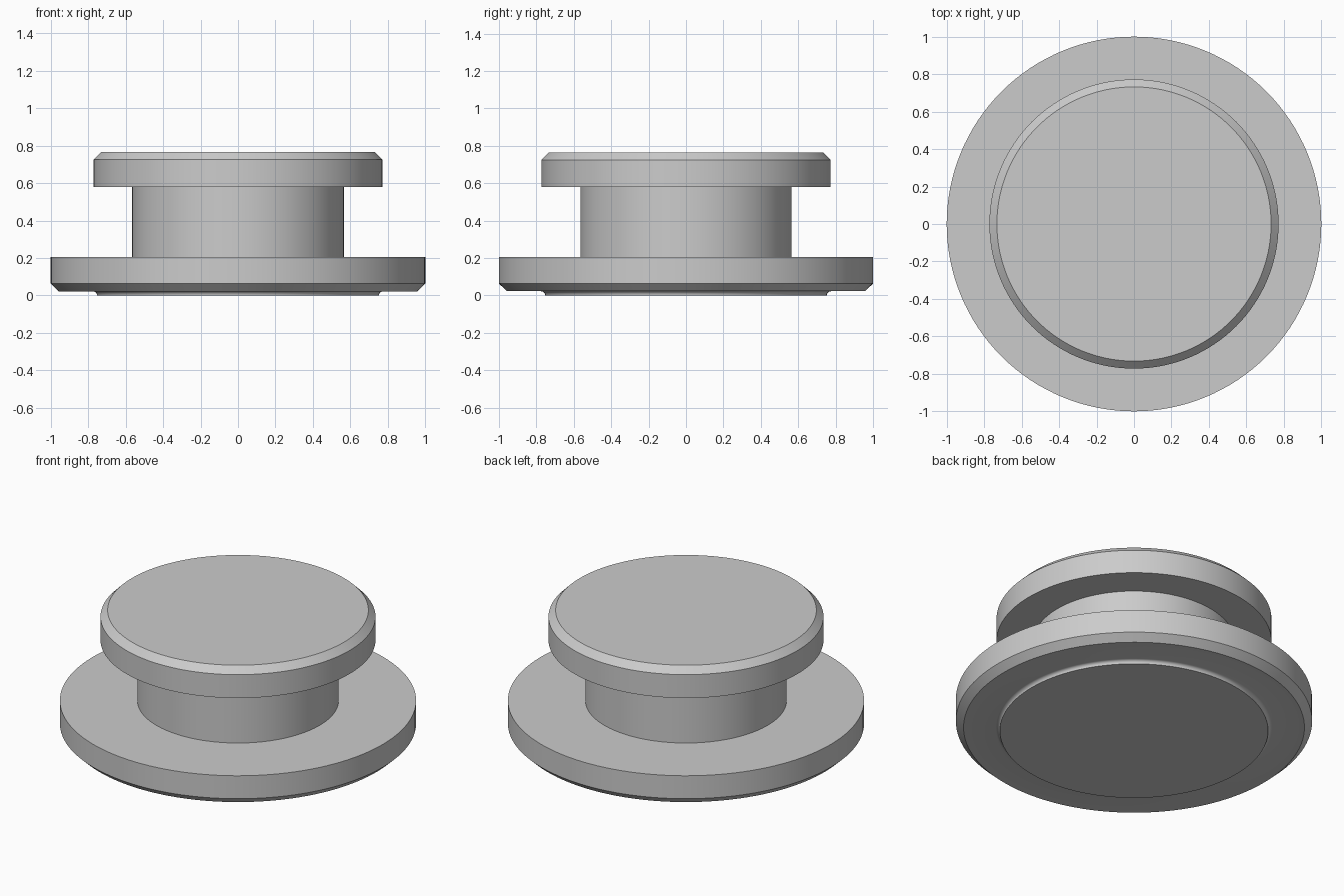
import bpy
import bmesh
from math import cos, sin, pi, radians

SEGMENTS = 128

cube = bpy.data.objects.get("Cube")
if cube:
    bpy.data.objects.remove(cube, do_unlink=True)

# Single plain grey
grey = bpy.data.materials.new("plain_grey")
grey.use_nodes = True
colour = (0.6, 0.6, 0.6, 1.0)
grey.diffuse_color = colour
grey.node_tree.nodes["Principled BSDF"].inputs["Base Color"].default_value = colour


def lathe(name, profile, capped=True):
    """Turn a bottom-to-top (radius, height) profile around the z axis."""
    bm = bmesh.new()
    rings = []
    for r, z in profile:
        angles = [2 * pi * i / SEGMENTS for i in range(SEGMENTS)]
        rings.append([bm.verts.new((r * cos(a), r * sin(a), z)) for a in angles])
    for low, high in zip(rings, rings[1:]):
        for i in range(SEGMENTS):
            j = (i + 1) % SEGMENTS
            bm.faces.new((low[i], low[j], high[j], high[i]))
    if capped:
        bm.faces.new(rings[0][::-1])
        bm.faces.new(rings[-1])
    mesh = bpy.data.meshes.new(name)
    bm.to_mesh(mesh)
    bm.free()
    mesh.materials.append(grey)
    obj = bpy.data.objects.new(name, mesh)
    bpy.context.collection.objects.link(obj)
    bpy.ops.object.select_all(action="DESELECT")
    obj.select_set(True)
    bpy.context.view_layer.objects.active = obj
    bpy.ops.object.shade_smooth_by_angle(angle=radians(30))
    return obj


# Wide flange: raised foot pad with a small fillet, chamfered lower rim
fillet = 0.022
steps = 5
foot = [(0.775 - fillet * cos(t), fillet * sin(t))
        for t in (pi / 2 * i / steps for i in range(steps + 1))]
lathe("base_flange", foot + [(0.957, fillet), (1.0, 0.063), (1.0, 0.205)])

# Straight neck between the discs
lathe("neck", [(0.565, 0.205), (0.565, 0.58)], capped=False)

# Top disc with a chamfered upper rim
lathe("top_cap", [(0.772, 0.58), (0.772, 0.725), (0.732, 0.765)])
